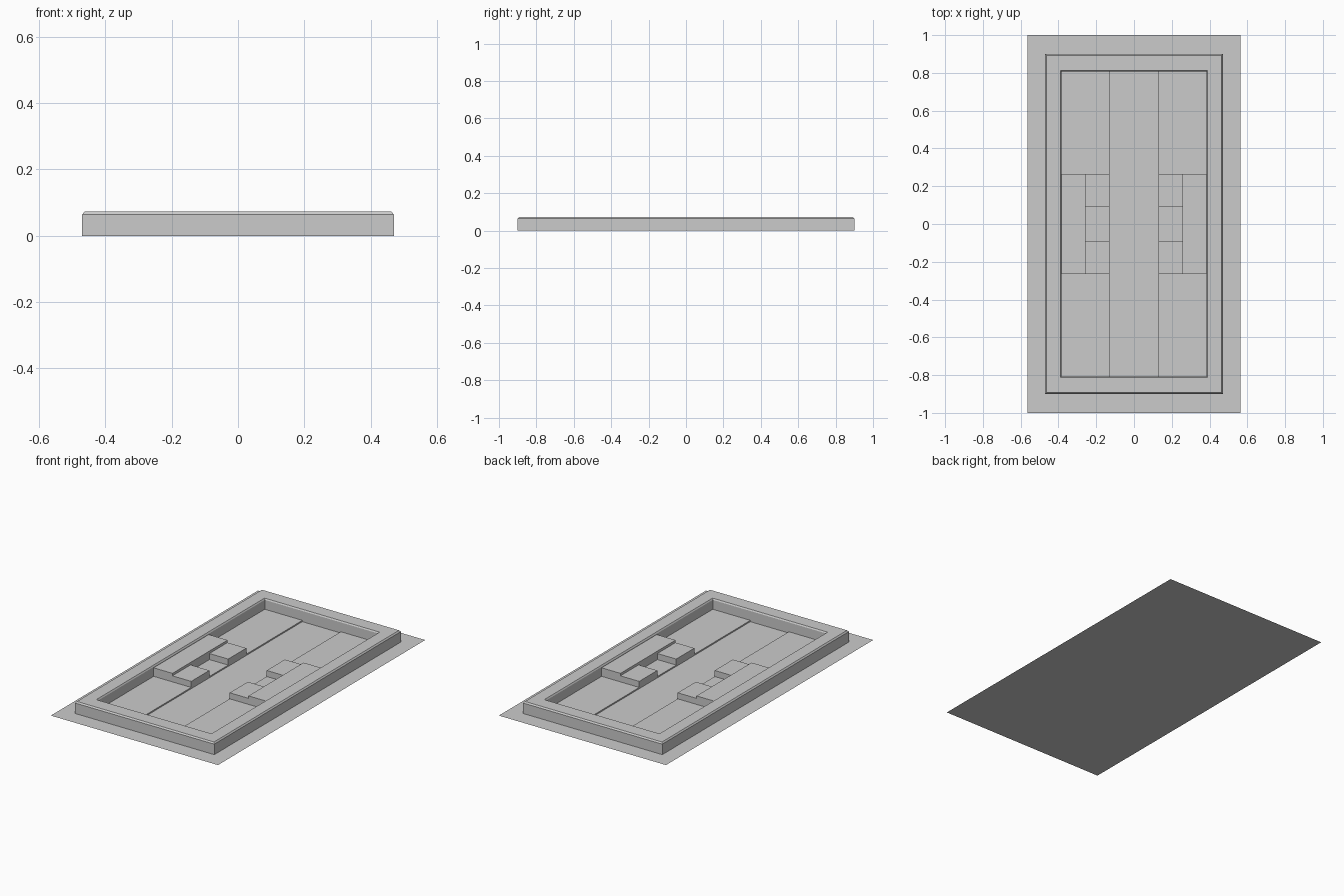
import bpy
import bmesh

cube = bpy.data.objects.get("Cube")
if cube:
    bpy.data.objects.remove(cube, do_unlink=True)

GREY = (0.6, 0.6, 0.6, 1)
mat = bpy.data.materials.new("plain_grey")
mat.use_nodes = True
mat.diffuse_color = GREY
mat.node_tree.nodes["Principled BSDF"].inputs["Base Color"].default_value = GREY


def add_object(name, bm):
    mesh = bpy.data.meshes.new(name)
    bmesh.ops.recalc_face_normals(bm, faces=bm.faces)
    bm.to_mesh(mesh)
    bm.free()
    mesh.materials.append(mat)
    obj = bpy.data.objects.new(name, mesh)
    bpy.context.collection.objects.link(obj)
    return obj


def box(name, x0, x1, y0, y1, z1):
    """Box standing on the ground sheet."""
    bm = bmesh.new()
    bmesh.ops.create_cube(bm, size=1)
    for v in bm.verts:
        v.co.x = x1 if v.co.x > 0 else x0
        v.co.y = y1 if v.co.y > 0 else y0
        v.co.z = z1 if v.co.z > 0 else 0
    return add_object(name, bm)


# Ground sheet
bm = bmesh.new()
bmesh.ops.create_grid(bm, x_segments=1, y_segments=1, size=1)
bmesh.ops.scale(bm, vec=(0.565, 1, 1), verts=bm.verts)
add_object("ground_sheet", bm)

# Rim wall: rectangular loops from outer foot over the chamfered top to inner foot
profile = [(0.47, 0.9, 0), (0.47, 0.9, 0.064), (0.463, 0.893, 0.073),
           (0.389, 0.812, 0.073), (0.384, 0.807, 0.065), (0.384, 0.807, 0)]
bm = bmesh.new()
corners = [(-1, -1), (1, -1), (1, 1), (-1, 1)]
loops = [[bm.verts.new((sx * x, sy * y, z)) for sx, sy in corners]
         for x, y, z in profile]
for a, b in zip(loops, loops[1:]):
    for i in range(4):
        j = (i + 1) % 4
        bm.faces.new((a[i], a[j], b[j], b[i]))
add_object("rim_wall", bm)

# Raised side floors, long benches and low blocks, on both sides
for side, s in (("left", 1), ("right", -1)):
    def side_box(name, xa, xb, y0, y1, z):
        box(f"{side}_{name}", min(s * xa, s * xb), max(s * xa, s * xb), y0, y1, z)

    side_box("side_floor", 0.13, 0.384, -0.807, 0.807, 0.008)
    side_box("bench", 0.257, 0.384, -0.266, 0.266, 0.06)
    side_box("front_block", 0.13, 0.257, -0.266, -0.091, 0.045)
    side_box("back_block", 0.13, 0.257, 0.091, 0.266, 0.045)
